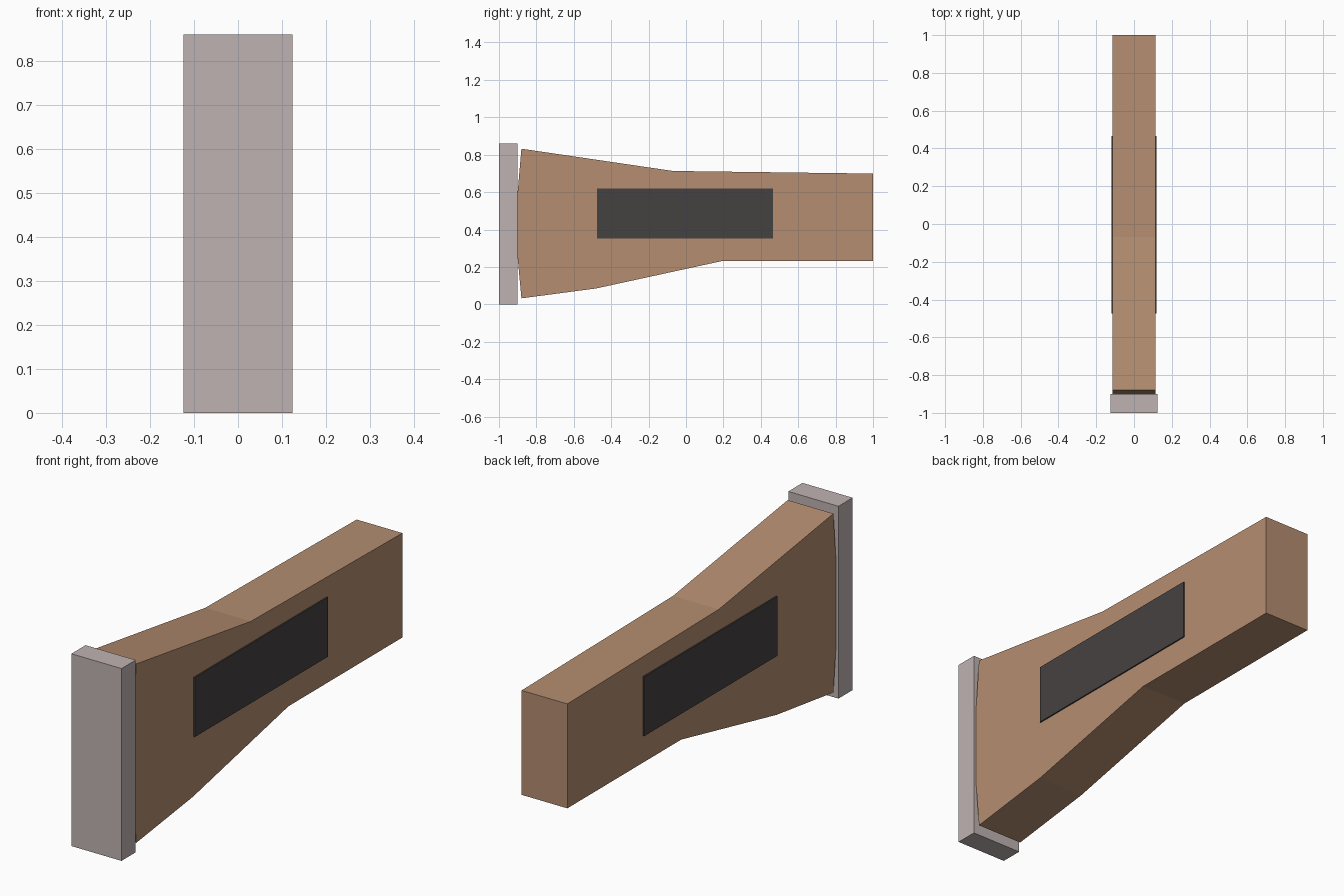
import bpy, bmesh

if "Cube" in bpy.data.objects:
    bpy.data.objects.remove(bpy.data.objects["Cube"])


def material(name, rgb):
    m = bpy.data.materials.new(name)
    m.diffuse_color = (*rgb, 1.0)
    m.use_nodes = True
    m.node_tree.nodes["Principled BSDF"].inputs["Base Color"].default_value = m.diffuse_color
    return m


def extrude_profile(name, points, half_width, mat, x=0.0):
    """Extrude a (y, z) outline along x, centred on the given x."""
    bm = bmesh.new()
    face = bm.faces.new([bm.verts.new((x - half_width, y, z)) for y, z in points])
    ext = bmesh.ops.extrude_face_region(bm, geom=[face])
    verts = [g for g in ext["geom"] if isinstance(g, bmesh.types.BMVert)]
    bmesh.ops.translate(bm, verts=verts, vec=(2 * half_width, 0, 0))
    bmesh.ops.recalc_face_normals(bm, faces=bm.faces)
    mesh = bpy.data.meshes.new(name)
    bm.to_mesh(mesh)
    bm.free()
    mesh.materials.append(mat)
    obj = bpy.data.objects.new(name, mesh)
    bpy.context.collection.objects.link(obj)
    return obj


def rect(y0, y1, z0, z1):
    return [(y0, z0), (y1, z0), (y1, z1), (y0, z1)]


wood = material("warm wood", (0.46, 0.27, 0.165))
grey = material("pale grey", (0.52, 0.45, 0.445))
dark = material("charcoal", (0.06, 0.054, 0.052))

# Tapered wooden body with a slightly bowed butt end
extrude_profile("wooden_body", [
    (-0.88, 0.832), (-0.07, 0.713), (1.0, 0.699), (1.0, 0.232), (0.195, 0.232),
    (-0.48, 0.085), (-0.88, 0.032), (-0.90, 0.25), (-0.90, 0.60)], 0.113, wood)

# End pad
extrude_profile("end_pad", rect(-1.0, -0.90, 0.0, 0.86), 0.124, grey)

# Thin inlay plates on both sides
for side, label in ((1, "right"), (-1, "left")):
    extrude_profile(f"side_panel_{label}", rect(-0.475, 0.465, 0.352, 0.618),
                    0.004, dark, x=side * 0.115)
